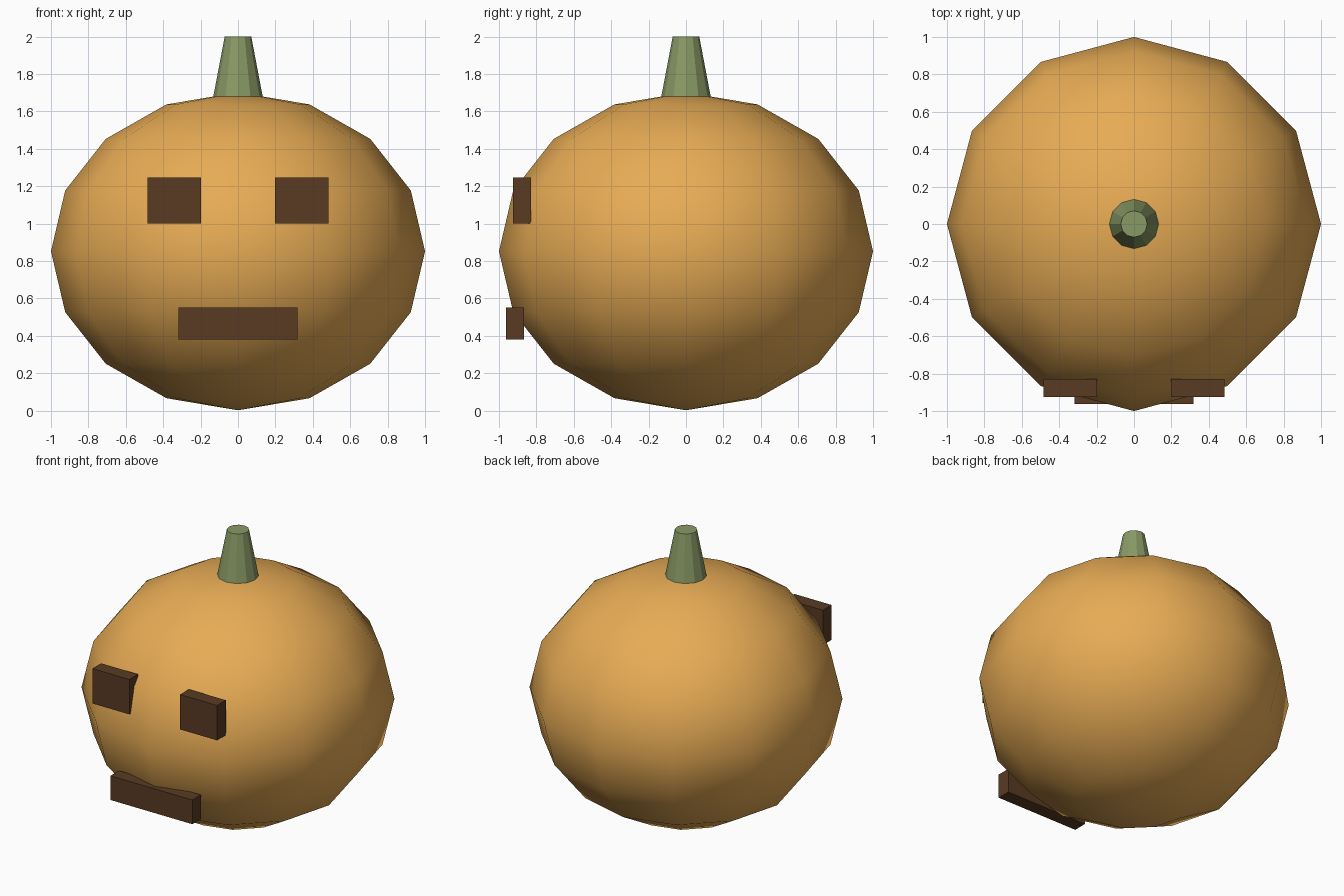
import bpy

if "Cube" in bpy.data.objects:
    bpy.data.objects.remove(bpy.data.objects["Cube"])


def material(name, color):
    m = bpy.data.materials.new(name)
    m.diffuse_color = (*color, 1)
    m.use_nodes = True
    m.node_tree.nodes["Principled BSDF"].inputs["Base Color"].default_value = m.diffuse_color
    return m


ORANGE = material("orange", (0.80, 0.41, 0.09))
GREEN = material("green", (0.25, 0.32, 0.13))
BROWN = material("brown", (0.10, 0.043, 0.017))


def finish(name, mat):
    ob = bpy.context.object
    ob.name = name
    ob.data.materials.append(mat)
    return ob


def box(name, center, size, mat):
    bpy.ops.mesh.primitive_cube_add(size=1, location=center)
    ob = finish(name, mat)
    ob.scale = size
    bpy.ops.object.transform_apply(location=False, rotation=False, scale=True)
    return ob


# Body: squashed low-poly sphere, smooth shaded
bpy.ops.mesh.primitive_uv_sphere_add(segments=12, ring_count=8, radius=1,
                                     location=(0, 0, 0.852))
body = finish("pumpkin_body", ORANGE)
body.scale = (1, 1, 0.85)
bpy.ops.object.transform_apply(location=False, rotation=False, scale=True)
bpy.ops.object.shade_smooth()

# Stem: tapered and faceted
bpy.ops.mesh.primitive_cone_add(vertices=12, radius1=0.132, radius2=0.071,
                                depth=0.32, location=(0, 0, 1.84))
finish("stem", GREEN)

# Face: two mirrored eyes and a mouth bar
for side, label in ((-1, "left"), (1, "right")):
    box("eye_" + label, (side * 0.341, -0.876, 1.123), (0.288, 0.097, 0.245), BROWN)
box("mouth", (0, -0.914, 0.466), (0.636, 0.095, 0.17), BROWN)
